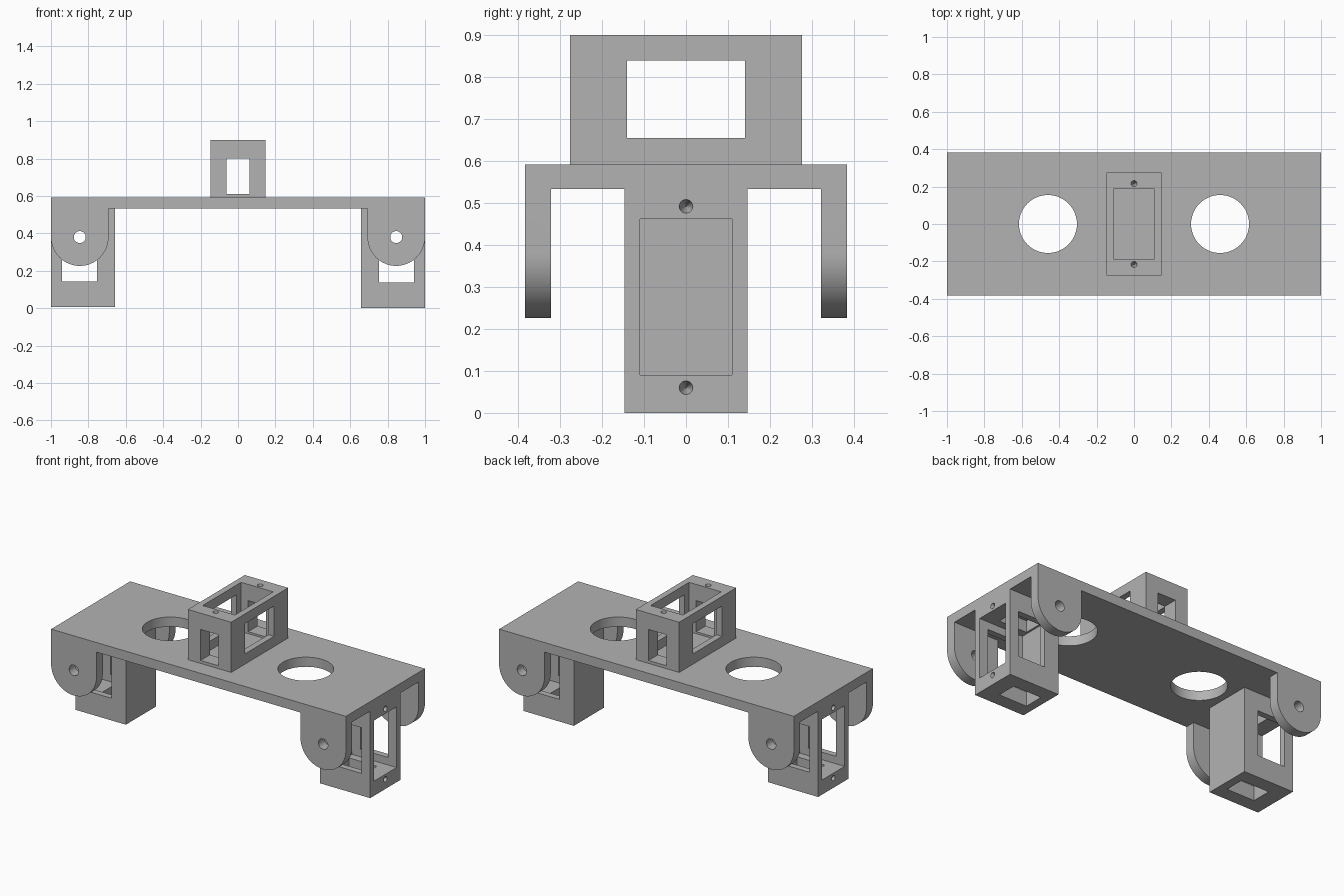
import bpy, bmesh
from math import pi, sin, cos
from mathutils import Matrix, Vector

old = bpy.data.objects.get("Cube")
if old:
    bpy.data.objects.remove(old)

# Single plain grey plastic
grey = bpy.data.materials.new("grey plastic")
grey.use_nodes = True
colour = (0.45, 0.45, 0.45, 1)
grey.diffuse_color = colour
grey.node_tree.nodes["Principled BSDF"].inputs["Base Color"].default_value = colour


def make(name, bm):
    bmesh.ops.recalc_face_normals(bm, faces=bm.faces)
    mesh = bpy.data.meshes.new(name)
    bm.to_mesh(mesh)
    bm.free()
    ob = bpy.data.objects.new(name, mesh)
    bpy.context.collection.objects.link(ob)
    mesh.materials.append(grey)
    return ob


def block(name, low, high):
    low, high = Vector(low), Vector(high)
    bm = bmesh.new()
    mat = Matrix.Translation((low + high) / 2) @ Matrix.Diagonal((*(high - low), 1))
    bmesh.ops.create_cube(bm, size=1, matrix=mat)
    return make(name, bm)


def cone(name, centre, r_low, r_high, depth, axis="Z", sides=48):
    bm = bmesh.new()
    turn = Matrix.Rotation(pi / 2, 4, "X") if axis == "Y" else Matrix()
    bmesh.ops.create_cone(bm, cap_ends=True, segments=sides, radius1=r_low,
                          radius2=r_high, depth=depth,
                          matrix=Matrix.Translation(centre) @ turn)
    return make(name, bm)


def cut(ob, cutters):
    for c in cutters:
        mod = ob.modifiers.new("cut", "BOOLEAN")
        mod.operation, mod.solver, mod.object = "DIFFERENCE", "EXACT", c
        bpy.context.view_layer.objects.active = ob
        bpy.ops.object.modifier_apply(modifier=mod.name)
        bpy.data.objects.remove(c)


def smooth(ob):
    bpy.ops.object.select_all(action="DESELECT")
    ob.select_set(True)
    bpy.context.view_layer.objects.active = ob
    bpy.ops.object.shade_smooth_by_angle(angle=pi / 6)


# Bridge plate with four rounded ears: extruded silhouette, hollowed between the ears
TOP, UNDER, HALF_Y, EAR_IN = 0.592, 0.533, 0.383, 0.322
EAR_X, EAR_Z, EAR_R = 0.846, 0.38, 0.154
arc = [(EAR_X + EAR_R * cos(a), EAR_Z - EAR_R * sin(a))
       for a in (pi * i / 32 for i in range(33))]
half = [(1, TOP)] + arc + [(EAR_X - EAR_R, UNDER)]
outline = half + [(-x, z) for x, z in reversed(half)]
bm = bmesh.new()
face = bm.faces.new([bm.verts.new((x, -HALF_Y, z)) for x, z in outline])
ext = bmesh.ops.extrude_face_region(bm, geom=[face])
bmesh.ops.translate(bm, vec=(0, 2 * HALF_Y, 0),
                    verts=[v for v in ext["geom"] if isinstance(v, bmesh.types.BMVert)])
bridge = make("bridge_plate", bm)
cut(bridge, [block("ear_gap", (-2, -EAR_IN, 0), (2, EAR_IN, UNDER))])
for s in (-1, 1):
    cut(bridge, [cone("plate_hole", (s * 0.46, 0, TOP), 0.155, 0.155, 0.4, sides=64),
                 cone("pivot_hole", (s * EAR_X, 0, EAR_Z), 0.032, 0.032, 1, "Y", 32)])
smooth(bridge)

# Motor housing: origin at the middle of the open mouth, depth along -z, long along y
WIDE, LONG, DEEP = 0.147, 0.276, 0.342


def housing(name, matrix):
    ob = block(name, (-WIDE, -LONG, -DEEP), (WIDE, LONG, 0))
    cut(ob, [block("cavity", (-0.109, -0.186, -0.302), (0.109, 0.186, 0.1)),
             block("side_window", (-0.3, -0.14, -0.245), (0.3, 0.14, -0.06)),
             block("end_window", (-0.061, -0.5, -0.29), (0.061, 0.5, -0.1))])
    for s in (-1, 1):
        cut(ob, [cone("screw_hole", (0, s * 0.216, -0.0295), 0.001, 0.0165, 0.061, sides=24)])
    ob.data.transform(matrix)
    smooth(ob)


housing("top_housing", Matrix.Translation((0, 0, 0.9)))
# Side housings: mouth faces outward, long axis upright
outward = Matrix(((0, 0, 1, 0), (1, 0, 0, 0), (0, 1, 0, 0), (0, 0, 0, 1)))
for s, label, z in ((1, "left", 0.276), (-1, "right", 0.283)):
    spin = Matrix.Rotation(0 if s > 0 else pi, 4, "Z")
    housing(label + "_housing", Matrix.Translation((0, 0, z)) @ spin
            @ Matrix.Translation((1, 0, 0)) @ outward)
